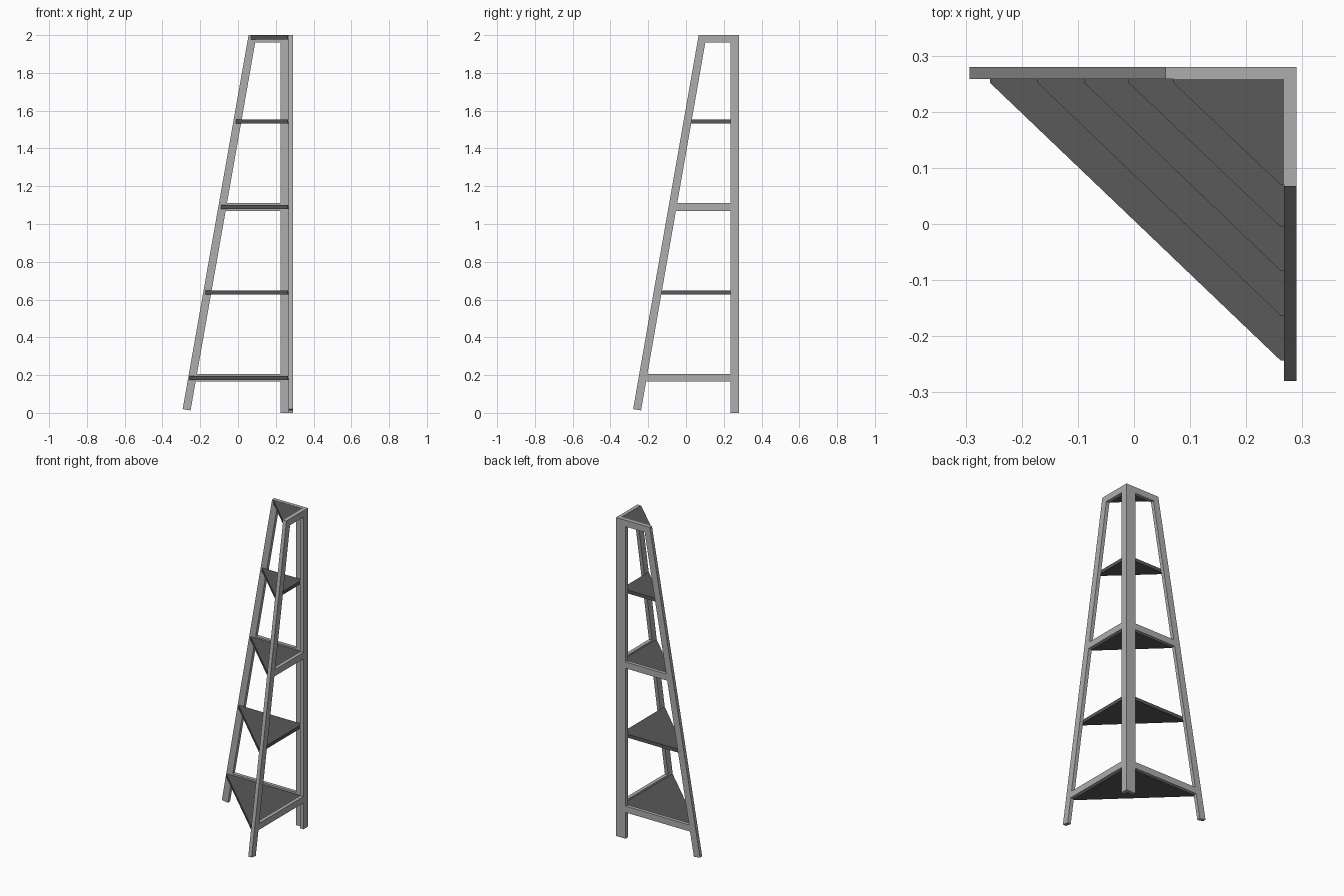
import bpy
import bmesh
from mathutils import Vector

if "Cube" in bpy.data.objects:
    bpy.data.objects.remove(bpy.data.objects["Cube"])

BX, BY = 0.267, 0.258      # inner corner where the two frames meet
OX, OY = 0.29, 0.28        # outer faces of the frames


def prism(name, pts, offset, color=None):
    """Extrude a planar outline by an offset vector."""
    bm = bmesh.new()
    face = bm.faces.new([bm.verts.new(p) for p in pts])
    res = bmesh.ops.extrude_face_region(bm, geom=[face])
    moved = [v for v in res["geom"] if isinstance(v, bmesh.types.BMVert)]
    bmesh.ops.translate(bm, verts=moved, vec=Vector(offset))
    bmesh.ops.recalc_face_normals(bm, faces=bm.faces)
    mesh = bpy.data.meshes.new(name)
    bm.to_mesh(mesh)
    bm.free()
    obj = bpy.data.objects.new(name, mesh)
    bpy.context.collection.objects.link(obj)
    if color:
        mesh.materials.append(color)
    return obj


def material(name, v):
    m = bpy.data.materials.new(name)
    m.diffuse_color = (v, v, v, 1)
    m.use_nodes = True
    m.node_tree.nodes["Principled BSDF"].inputs["Base Color"].default_value = m.diffuse_color
    return m


light = material("light_frame", 0.42)
dark = material("dark_shelf", 0.1)


def frame(side, to3d, offset, post, foot, top):
    """Ladder frame: upright post, leaning leg and three rails."""
    def add(part, outline):
        prism(f"{side}_{part}", [to3d(u, z) for u, z in outline], offset, light)

    w = 0.042
    add("post", [(post[0], 0), (post[1], 0), (post[1], 2), (post[0], 2)])
    add("leg", [(foot, 0.02), (foot + w, 0.013), (top + w, 2), (top, 2)])

    # rails run from the inner edge of the leg to the post
    def inner(z):
        return foot + w + (top - foot) * (z - 0.013) / 1.987

    for label, z0, z1 in (("lower_rail", 0.165, 0.205),
                          ("middle_rail", 1.07, 1.11),
                          ("top_rail", 1.96, 2.0)):
        add(label, [(inner(z0), z0), (post[0], z0), (post[0], z1), (inner(z1), z1)])


# back frame and right frame
frame("back", lambda u, z: (u, BY, z), (0, OY - BY, 0), (0.224, BX), -0.293, 0.056)
frame("right", lambda u, z: (BX, u, z), (OX - BX, 0, 0), (0.235, OY), -0.28, 0.067)

# triangular corner shelves with blunt tips
tip = 0.006
ends = [(-0.257, -0.243), (-0.172, -0.163), (-0.089, -0.083),
        (-0.010, -0.005), (0.070, 0.070)]
for i, (x, y) in enumerate(ends):
    z = min(0.173 + 0.453 * i, 1.978)
    outline = [(BX, BY), (x, BY), (x, BY - tip), (BX - tip, y), (BX, y)]
    prism(f"shelf_{i + 1}", [(px, py, z) for px, py in outline], (0, 0, 0.021), dark)
